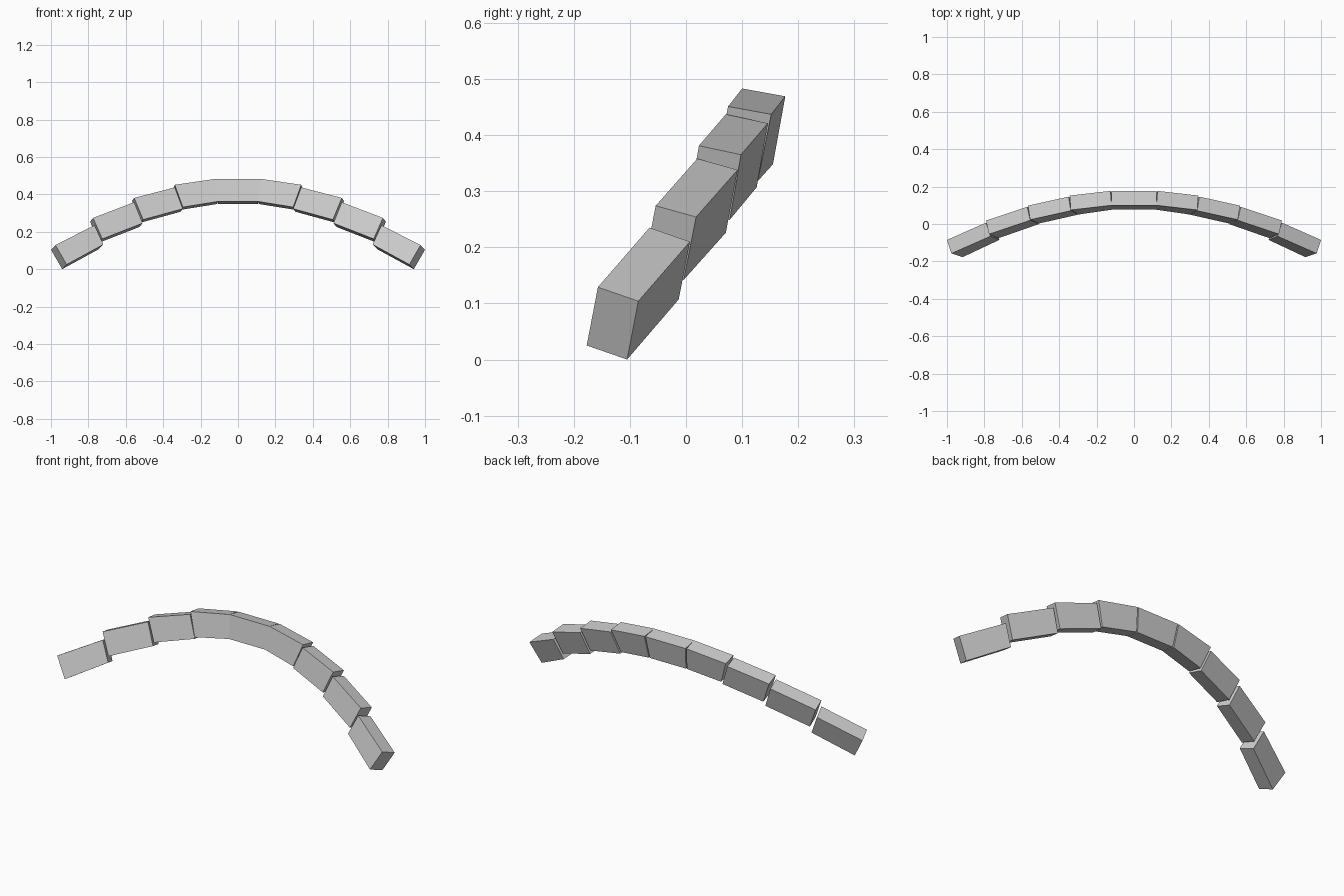
import bpy
import bmesh
from mathutils import Vector

cube = bpy.data.objects.get("Cube")
if cube:
    bpy.data.objects.remove(cube, do_unlink=True)

stone = bpy.data.materials.new("pale grey stone")
stone.use_nodes = True
COLOUR = (0.6, 0.6, 0.6, 1)
stone.diffuse_color = COLOUR
stone.node_tree.nodes["Principled BSDF"].inputs["Base Color"].default_value = COLOUR


def wedge_block(name, inner, outer, depth, drop_in, drop_out, side):
    """Six-sided arch block: top front edge, depth direction and a drop at each end."""
    bm = bmesh.new()
    depth = Vector(depth)
    rings = []
    for top, drop in ((inner, drop_in), (outer, drop_out)):
        top, drop = Vector(top), Vector(drop)
        corners = (top, top + depth, top + depth + drop, top + drop)
        rings.append([bm.verts.new((c.x * side, c.y, c.z)) for c in corners])
    a, b = rings
    bm.faces.new(a)
    bm.faces.new(b)
    for i in range(4):
        j = (i + 1) % 4
        bm.faces.new((a[i], a[j], b[j], b[i]))
    bmesh.ops.recalc_face_normals(bm, faces=bm.faces)
    mesh = bpy.data.meshes.new(name)
    bm.to_mesh(mesh)
    bm.free()
    mesh.materials.append(stone)
    obj = bpy.data.objects.new(name, mesh)
    bpy.context.collection.objects.link(obj)


# Crown block at the middle of the arch
wedge_block("crown_block", (-.12, .1, .483), (.12, .1, .483), (0, .077, -.014),
            (.012, -.022, -.121), (-.012, -.022, -.121), 1)

# Blocks stepping down and forward on each side
BLOCKS = {
    "upper_block": ((.12, .1, .483), (.338, .075, .451), (.006, .077, -.014),
                    (-.012, -.022, -.121), (-.043, -.024, -.119)),
    "middle_block": ((.338, .071, .437), (.555, .023, .381), (.012, .075, -.016),
                     (-.043, -.02, -.114), (-.048, -.02, -.116)),
    "lower_block": ((.555, .02, .358), (.775, -.054, .274), (.016, .072, -.02),
                    (-.045, -.021, -.112), (-.05, -.022, -.112)),
    "end_block": ((.767, -.065, .235), (.976, -.157, .129), (.024, .072, -.025),
                  (-.047, -.02, -.103), (-.06, -.02, -.104)),
}
for label, side in (("left", 1), ("right", -1)):
    for part, shape in BLOCKS.items():
        wedge_block(f"{label}_{part}", *shape, side)
